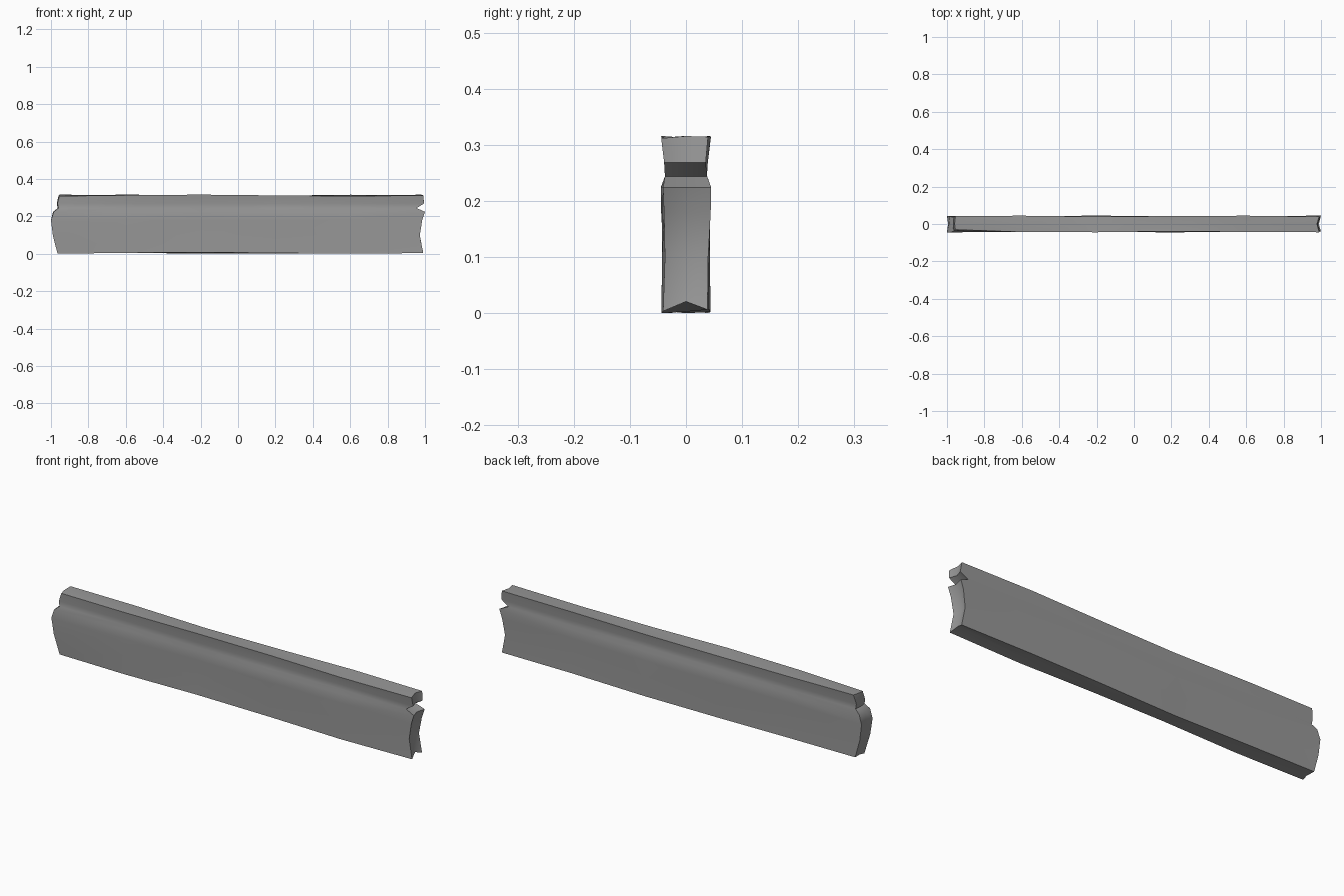
import bpy
import bmesh
import math

cube = bpy.data.objects.get("Cube")
if cube:
    bpy.data.objects.remove(cube)

# Weathered grey wood
wood = bpy.data.materials.new("weathered_grey")
wood.use_nodes = True
grey = (0.31, 0.31, 0.31, 1)
wood.diffuse_color = grey
wood.node_tree.nodes["Principled BSDF"].inputs["Base Color"].default_value = grey
wood.node_tree.nodes["Principled BSDF"].inputs["Roughness"].default_value = 0.8

# Rows from bottom to top: height, half thickness, left end x, right end x
ROWS = [
    (0.005, 0.041, -0.965, 0.99),
    (0.10, 0.040, -0.99, 0.972),
    (0.18, 0.042, -1.0, 0.985),
    (0.225, 0.042, -0.985, 1.0),
    (0.245, 0.036, -0.96, 0.955),
    (0.27, 0.036, -0.965, 0.995),
    (0.313, 0.042, -0.955, 0.99),
]
# Inner stations along the length
STATIONS = [-0.6, -0.2, 0.2, 0.6]
LAST = len(STATIONS) + 1
TOP = len(ROWS) - 1

bm = bmesh.new()
grid = {}


def point(s, r, c):
    """Vertex at station s, row r and column c (-1 front, 0 middle, 1 back)."""
    if (s, r, c) not in grid:
        z, half, left, right = ROWS[r]
        x = left if s == 0 else right if s == LAST else STATIONS[s - 1]
        wave = 0.003 * math.sin(s * 2.1 + r * 0.9 + c)
        y = c * (half + wave)
        if s == 0 and c == -1 and r in (0, TOP):
            y += 0.009
        if r in (0, TOP):
            z += 0.004 * math.sin(s * 1.5 + c * 1.3)
        # Split in the lower edge of the right end
        if s == LAST and c == 0:
            x -= 0.012
            z += 0.013 if r == 0 else 0
        # Chipped middle of the left end
        if s == 0 and c == 0:
            x += 0.006 if r < 3 else -0.004
        grid[s, r, c] = bm.verts.new((x, y, z))
    return grid[s, r, c]


def quad(*keys):
    return bm.faces.new([point(*k) for k in keys])


# Long front and back faces
for s in range(LAST):
    for r in range(TOP):
        for c in (-1, 1):
            quad((s, r, c), (s + 1, r, c), (s + 1, r + 1, c), (s, r + 1, c))
    # Top and bottom edges
    for r in (0, TOP):
        for c in (-1, 0):
            quad((s, r, c), (s + 1, r, c), (s + 1, r, c + 1), (s, r, c + 1))

# Broken ends
for s in (0, LAST):
    for r in range(TOP):
        for c in (-1, 0):
            quad((s, r, c), (s, r, c + 1), (s, r + 1, c + 1), (s, r + 1, c))

bmesh.ops.recalc_face_normals(bm, faces=bm.faces[:])

# Rest the plank on the ground
low = min(v.co.z for v in bm.verts)
for v in bm.verts:
    v.co.z -= low

mesh = bpy.data.meshes.new("plank")
bm.to_mesh(mesh)
bm.free()
mesh.materials.append(wood)
plank = bpy.data.objects.new("plank", mesh)
bpy.context.collection.objects.link(plank)

# Soft sides with crisp long edges and ends
bpy.ops.object.select_all(action="DESELECT")
plank.select_set(True)
bpy.context.view_layer.objects.active = plank
bpy.ops.object.shade_smooth_by_angle(angle=math.radians(40))
